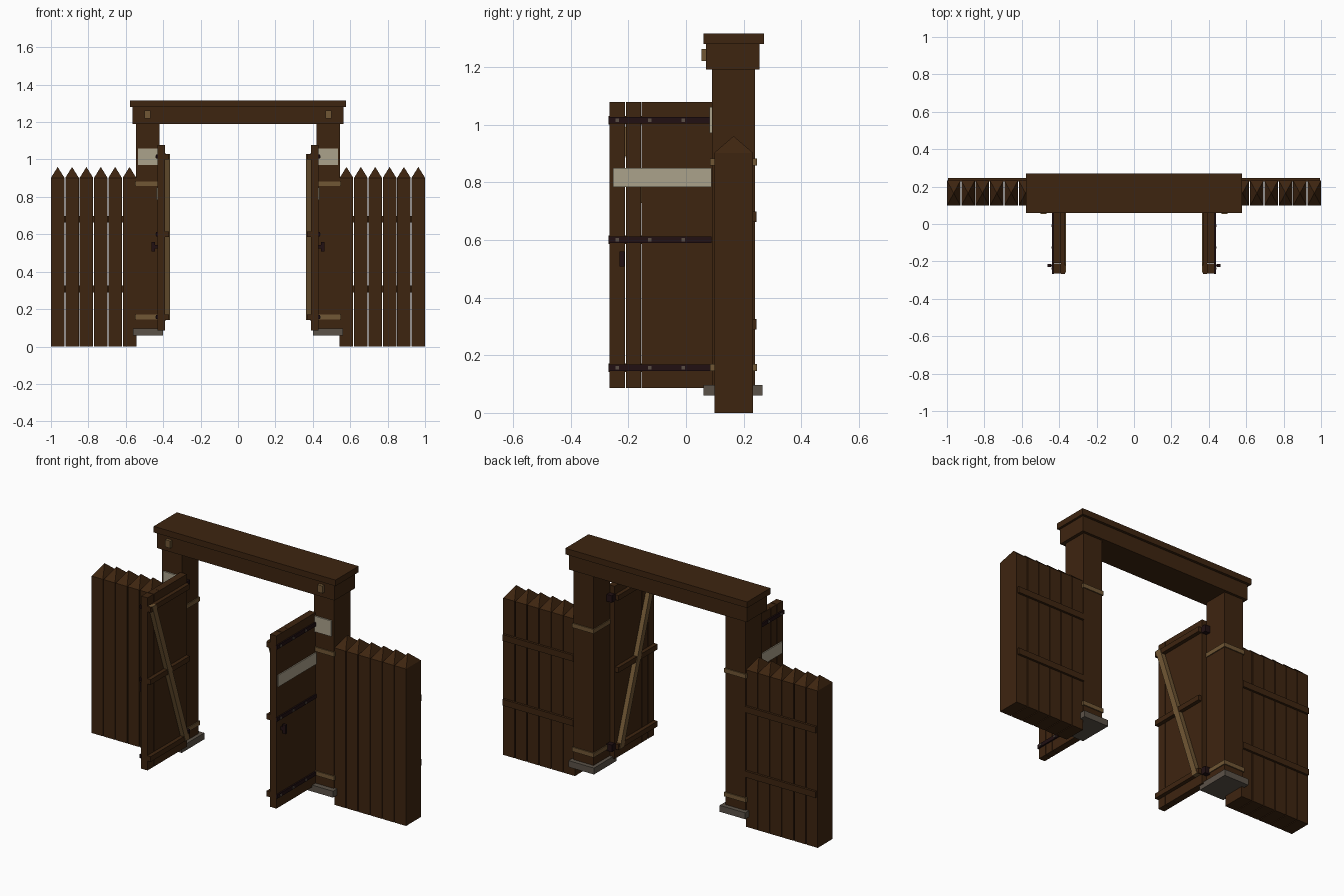
import bpy
import bmesh

cube = bpy.data.objects.get("Cube")
if cube:
    bpy.data.objects.remove(cube, do_unlink=True)


def material(name, rgb):
    m = bpy.data.materials.new(name)
    m.use_nodes = True
    m.diffuse_color = (*rgb, 1)
    m.node_tree.nodes["Principled BSDF"].inputs["Base Color"].default_value = (*rgb, 1)
    return m


wood = material("dark brown wood", (0.048, 0.018, 0.005))
tan = material("tan wood", (0.165, 0.095, 0.035))
pale = material("pale board", (0.41, 0.36, 0.26))
iron = material("dark iron", (0.015, 0.005, 0.006))
stud_metal = material("stud grey", (0.1, 0.075, 0.06))
stone = material("grey stone", (0.105, 0.085, 0.065))


def finish(bm, name, mat):
    bmesh.ops.recalc_face_normals(bm, faces=bm.faces)
    me = bpy.data.meshes.new(name)
    bm.to_mesh(me)
    bm.free()
    me.materials.append(mat)
    ob = bpy.data.objects.new(name, me)
    bpy.context.scene.collection.objects.link(ob)
    return ob


def box(name, mat, x, y, z, side=1, tip=None):
    """Box between ranges; side=-1 mirrors in x; tip adds a pyramid on top."""
    bm = bmesh.new()
    bmesh.ops.create_cube(bm, size=1)
    for v in bm.verts:
        v.co = [r[0] if c < 0 else r[1] for c, r in zip(v.co, (x, y, z))]
    if tip:
        top = max(bm.faces, key=lambda f: f.calc_center_median().z)
        apex = bmesh.ops.poke(bm, faces=[top])["verts"][0]
        apex.co.z = tip
    for v in bm.verts:
        v.co.x *= side
    return finish(bm, name, mat)


def slab(name, mat, profile, x, side):
    """Outline in the y-z plane extruded along x."""
    bm = bmesh.new()
    face = bm.faces.new([bm.verts.new((x[0] * side, y, z)) for y, z in profile])
    ext = bmesh.ops.extrude_face_region(bm, geom=[face])["geom"]
    moved = [v for v in ext if isinstance(v, bmesh.types.BMVert)]
    bmesh.ops.translate(bm, verts=moved, vec=((x[1] - x[0]) * side, 0, 0))
    return finish(bm, name, mat)


# Lintel with its overhanging cap
box("lintel", wood, (-0.565, 0.565), (0.07, 0.255), (1.19, 1.28))
box("lintel_cap", wood, (-0.578, 0.578), (0.06, 0.27), (1.28, 1.315))

for s, tag in ((1, "left"), (-1, "right")):
    # Gate post, footing, bands, sign board and peg
    box(f"{tag}_post", wood, (0.42, 0.546), (0.09, 0.24), (0.07, 1.2), s)
    box(f"{tag}_footing", stone, (0.4, 0.562), (0.06, 0.265), (0.06, 0.097), s)
    for i, z in enumerate((0.145, 0.857)):
        box(f"{tag}_post_band_{i}", tan, (0.415, 0.552), (0.084, 0.246), (z, z + 0.025), s)
    box(f"{tag}_post_board", pale, (0.43, 0.534), (0.082, 0.09), (0.97, 1.06), s)
    box(f"{tag}_lintel_peg", tan, (0.468, 0.5), (0.053, 0.07), (1.22, 1.262), s)

    # Picket fence with two back rails
    for i in range(6):
        x = 0.544 + i * 0.0768
        box(f"{tag}_picket_{i}", wood, (x, x + 0.072), (0.098, 0.232), (0, 0.902), s, tip=0.96)
    for i, z in enumerate((0.308, 0.68)):
        box(f"{tag}_fence_rail_{i}", wood, (0.546, 0.994), (0.228, 0.245), (z - 0.018, z + 0.018), s)

    # Open door leaf made of planks
    for i, y in enumerate(((-0.265, -0.212), (-0.208, -0.156), (-0.155, 0.092))):
        box(f"{tag}_door_plank_{i}", wood, (0.39, 0.43), y, (0.086, 1.078), s)
    box(f"{tag}_door_board", pale, (0.43, 0.436), (-0.254, 0.088), (0.783, 0.85), s)

    # Iron straps with studs outside, wooden rails inside
    for i, z in enumerate((0.157, 0.6, 1.015)):
        zr = (z - 0.011, z + 0.011)
        box(f"{tag}_strap_{i}", iron, (0.428, 0.438), (-0.268, 0.088), zr, s)
        for j, y in enumerate((-0.238, -0.125, -0.01)):
            box(f"{tag}_stud_{i}_{j}", stud_metal, (0.438, 0.442),
                (y - 0.006, y + 0.006), (z - 0.006, z + 0.006), s)
        box(f"{tag}_door_rail_{i}", wood, (0.368, 0.39), (-0.268, 0.088),
            (z - 0.015, z + 0.015), s)
    for i, z in enumerate((0.157, 1.015)):
        box(f"{tag}_hinge_{i}", iron, (0.388, 0.422), (0.088, 0.12), (z - 0.02, z + 0.02), s)

    # Diagonal brace on the inner face
    slab(f"{tag}_brace", tan,
         [(-0.258, 1.03), (-0.222, 1.03), (0.08, 0.142), (0.044, 0.142)], (0.364, 0.39), s)

    # Door handle with its stem
    box(f"{tag}_handle", iron, (0.443, 0.462), (-0.23, -0.214), (0.508, 0.56), s)
    box(f"{tag}_handle_stem", iron, (0.428, 0.445), (-0.227, -0.217), (0.524, 0.544), s)
